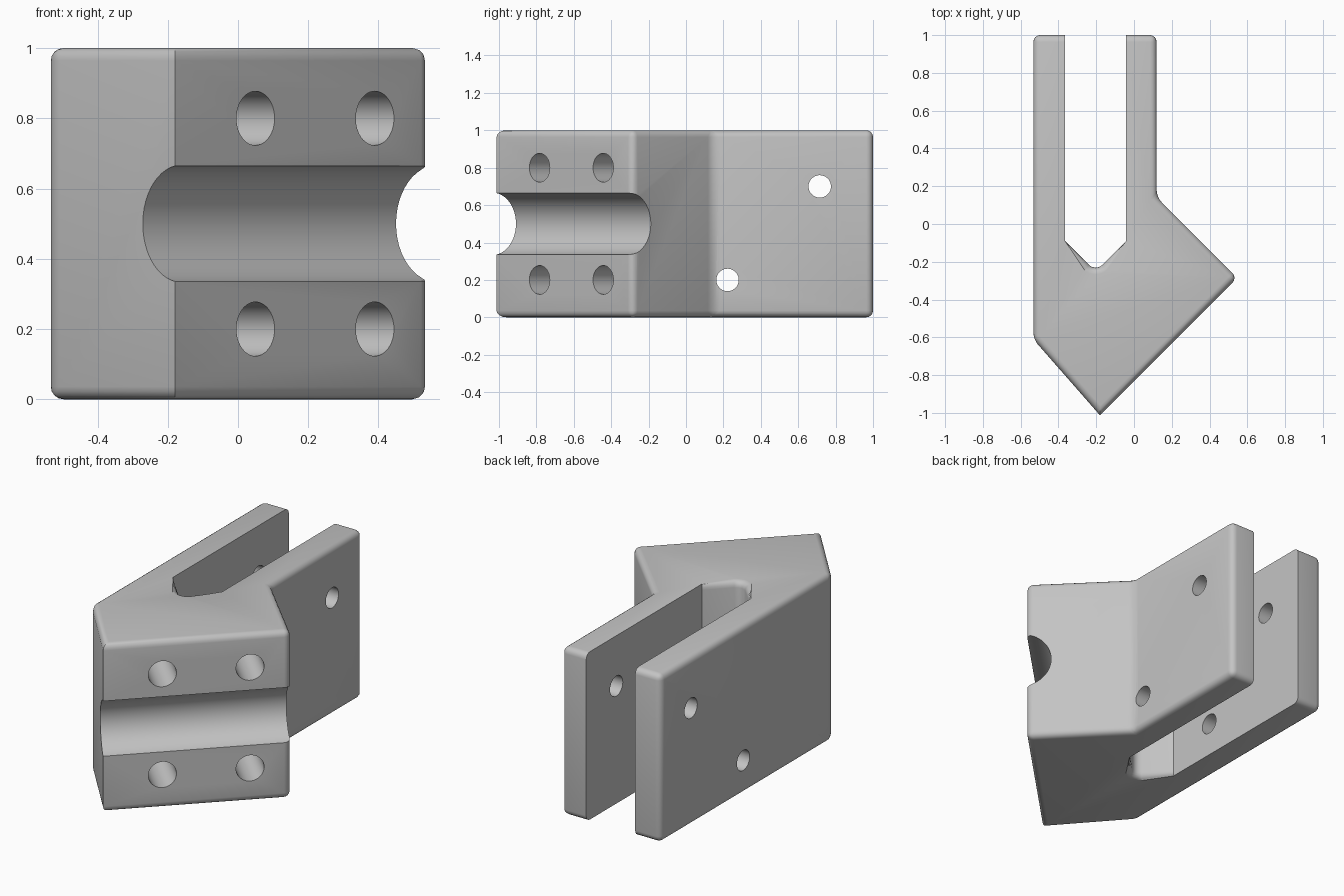
import bpy, bmesh, math
from mathutils import Vector

cube = bpy.data.objects.get("Cube")
if cube:
    bpy.data.objects.remove(cube, do_unlink=True)

grey = bpy.data.materials.new("plain grey")
grey.use_nodes = True
colour = (0.55, 0.55, 0.55, 1)
grey.diffuse_color = colour
grey.node_tree.nodes["Principled BSDF"].inputs["Base Color"].default_value = colour

SLOT_LEFT, SLOT_RIGHT, HEIGHT, ROUND = -0.365, -0.042, 1.0, 0.036


def add_object(name, bm):
    mesh = bpy.data.meshes.new(name)
    bm.to_mesh(mesh)
    bm.free()
    ob = bpy.data.objects.new(name, mesh)
    bpy.context.collection.objects.link(ob)
    mesh.materials.append(grey)
    return ob


def on_slot_wall(v):
    return min(abs(v.co.x - SLOT_LEFT), abs(v.co.x - SLOT_RIGHT)) < 0.001


# Forked block: outline seen from above, with a V-ended slot
outline = [(-0.533, 1), (-0.533, -0.61), (-0.18, -1.013), (0.547, -0.285),
           (0.12, 0.142), (0.12, 1), (SLOT_RIGHT, 1), (SLOT_RIGHT, -0.09),
           (-0.203, -0.252), (SLOT_LEFT, -0.09), (SLOT_LEFT, 1)]
bm = bmesh.new()
base = bm.faces.new([bm.verts.new((x, y, 0)) for x, y in outline])
ext = bmesh.ops.extrude_face_region(bm, geom=[base])
top = [g for g in ext["geom"] if isinstance(g, bmesh.types.BMVert)]
bmesh.ops.translate(bm, verts=top, vec=(0, 0, HEIGHT))
bmesh.ops.recalc_face_normals(bm, faces=bm.faces)

# Round the bottom of the V
valley = [e for e in bm.edges if all(abs(v.co.x + 0.203) < 0.001 for v in e.verts)]
bmesh.ops.bevel(bm, geom=valley, offset=0.05, segments=4, profile=0.5, affect='EDGES')

# Soften the outer edges, leaving the slot walls and the V facets crisp
soft = []
for e in bm.edges:
    a, b = e.verts
    upright = abs(a.co.z - b.co.z) > 0.5
    in_valley = SLOT_LEFT < a.co.x < SLOT_RIGHT
    if not (on_slot_wall(a) and on_slot_wall(b)) and not (upright and in_valley):
        soft.append(e)
bmesh.ops.bevel(bm, geom=soft, offset=ROUND, segments=4, profile=0.5,
                affect='EDGES', clamp_overlap=True)
block = add_object("forked_block", bm)


# Cylinder cutters
def cut(name, centre, axis, radius, length):
    bm = bmesh.new()
    bmesh.ops.create_cone(bm, cap_ends=True, segments=48, radius1=radius,
                          radius2=radius, depth=length)
    ob = add_object(name, bm)
    ob.rotation_mode = 'QUATERNION'
    ob.rotation_quaternion = Vector(axis).to_track_quat('Z', 'Y')
    ob.location = centre
    ob.hide_render = True
    ob.hide_set(True)
    mod = block.modifiers.new(name, 'BOOLEAN')
    mod.operation = 'DIFFERENCE'
    mod.solver = 'EXACT'
    mod.object = ob
    return ob


cutters = [cut("groove_cutter", (0.204, -0.67, 0.5), (1, 1, 0), 0.167, 3)]
for z in (0.2, 0.8):
    for x, y in ((0.05, -0.783), (0.39, -0.443)):
        cutters.append(cut("bolt_hole_cutter", (x, y, z), (-1, 1, 0), 0.077, 0.8))
for y, z in ((0.222, 0.2), (0.715, 0.7)):
    cutters.append(cut("pin_hole_cutter", (-0.2, y, z), (1, 0, 0), 0.06, 1.2))

# Bake the cuts into the block and drop the cutters
bpy.context.view_layer.update()
graph = bpy.context.evaluated_depsgraph_get()
baked = bpy.data.meshes.new_from_object(block.evaluated_get(graph))
block.modifiers.clear()
block.data = baked
for ob in cutters:
    bpy.data.objects.remove(ob, do_unlink=True)

bpy.ops.object.select_all(action='DESELECT')
block.select_set(True)
bpy.context.view_layer.objects.active = block
bpy.ops.object.shade_smooth_by_angle(angle=math.radians(30))
